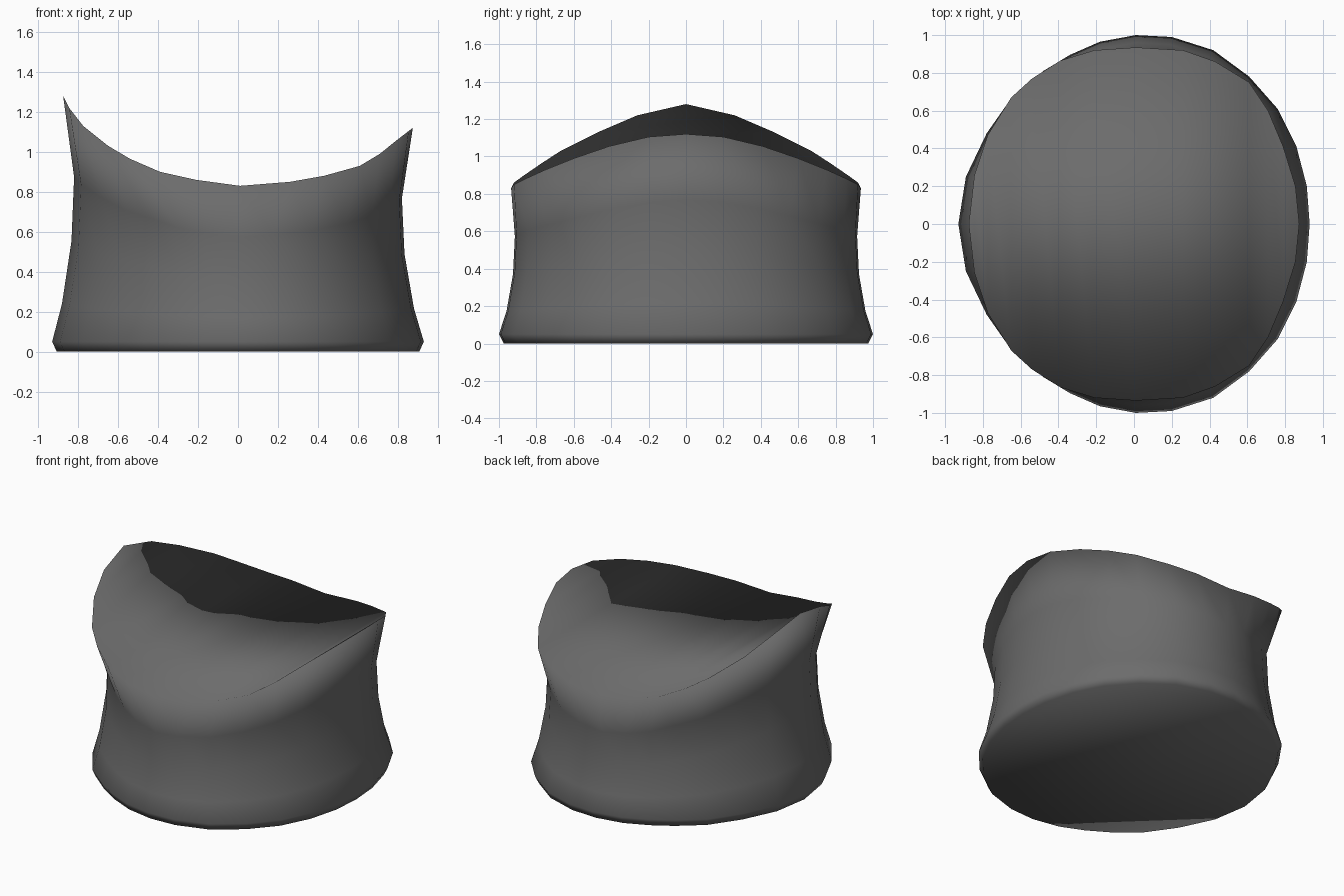
import bpy, bmesh

if "Cube" in bpy.data.objects:
    bpy.data.objects.remove(bpy.data.objects["Cube"])

# Half outlines from -x round the back to +x; mirrored in y
BASE = [(-.93, 0), (-.89, .25), (-.78, .48), (-.64, .68), (-.48, .81), (-.34, .895),
        (-.18, .965), (.01, 1), (.2, .99), (.42, .92), (.61, .78), (.76, .61),
        (.86, .41), (.915, .2), (.93, 0)]
RIM = [(-.875, 0, 1.28), (-.845, .26, 1.22), (-.775, .47, 1.13), (-.65, .67, 1.03),
       (-.54, .77, .965), (-.39, .865, .9), (-.21, .92, .86), (.01, .935, .83),
       (.26, .92, .85), (.43, .86, .88), (.61, .75, .93), (.71, .6, .99),
       (.79, .41, 1.055), (.855, .2, 1.105), (.875, 0, 1.12)]
# Wall rows: height fraction, x scale, y scale
ROWS = [(.155, .947, .96), (.41, .896, .925), (.67, .882, .915)]


def full_ring(half):
    """Mirror a half outline across y to a closed ring."""
    return half + [(x, -y, z) for x, y, z in half[-2:0:-1]]


rings = [[(x * .975, y * .975, 0) for x, y in BASE],
         [(x, y, .05) for x, y in BASE]]
for f, sx, sy in ROWS:
    rings.append([(b[0] * sx, b[1] * sy, .05 + (r[2] - .05) * f) for b, r in zip(BASE, RIM)])
rings.append(RIM)

# Saddle-topped body
bm = bmesh.new()
loops = [[bm.verts.new(p) for p in full_ring(r)] for r in rings]
n = len(loops[0])
for lo, hi in zip(loops, loops[1:]):
    for i in range(n):
        j = (i + 1) % n
        bm.faces.new((lo[i], lo[j], hi[j], hi[i]))
# Underside
bm.faces.new(loops[0])
# Curved top, strips running front to back
top = loops[-1]
for i in range(n // 2):
    strip = [top[i], top[i + 1], top[-i - 1], top[-i % n]]
    bm.faces.new(list(dict.fromkeys(strip)))
bmesh.ops.recalc_face_normals(bm, faces=bm.faces)
for f in bm.faces:
    f.smooth = True

mesh = bpy.data.meshes.new("saddle_body")
bm.to_mesh(mesh)
bm.free()
body = bpy.data.objects.new("saddle_body", mesh)
bpy.context.collection.objects.link(body)

grey = bpy.data.materials.new("dark grey")
grey.diffuse_color = (.15, .15, .15, 1)
grey.use_nodes = True
grey.node_tree.nodes["Principled BSDF"].inputs["Base Color"].default_value = grey.diffuse_color
mesh.materials.append(grey)
